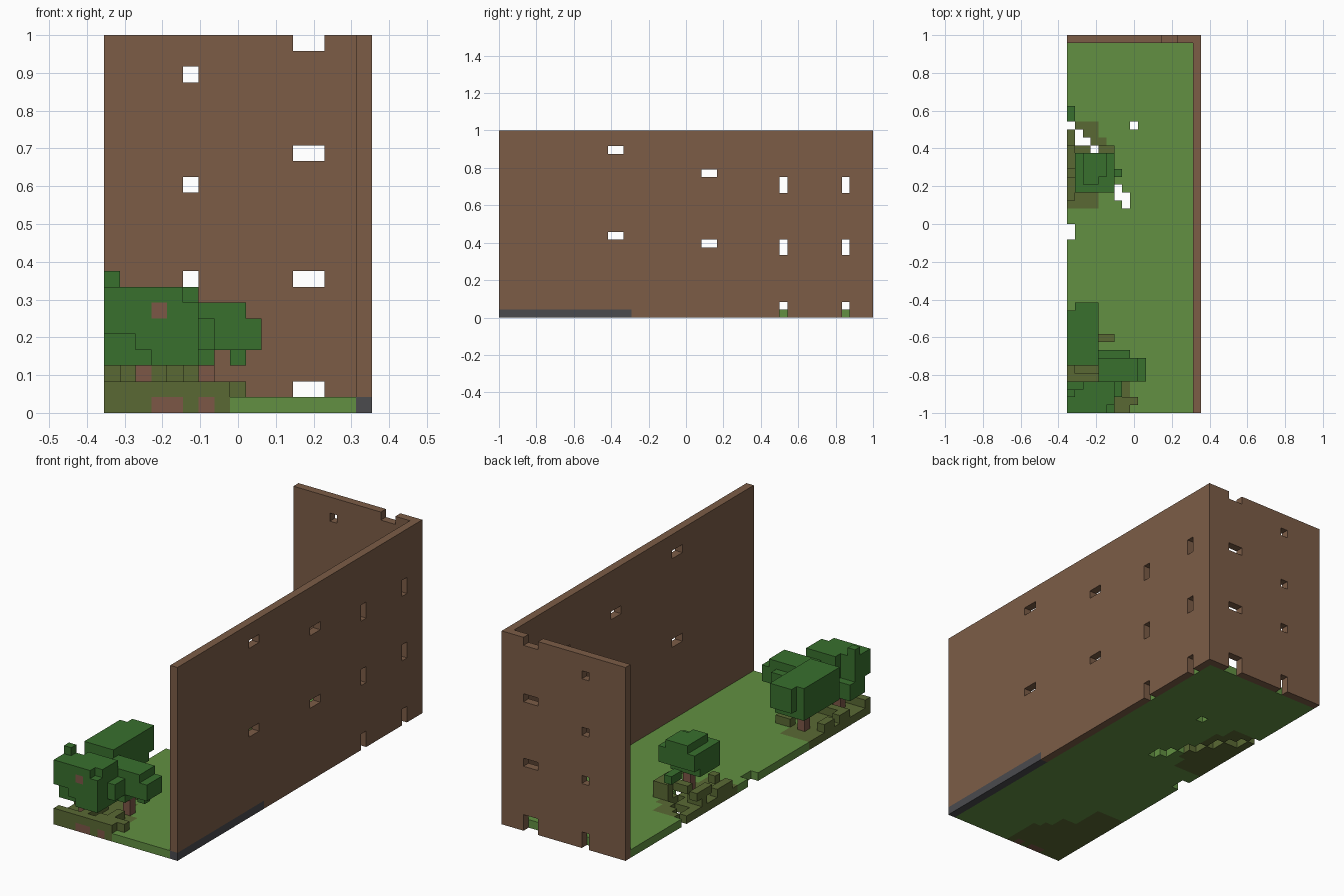
import bpy, bmesh
from mathutils import Vector

if "Cube" in bpy.data.objects:
    bpy.data.objects.remove(bpy.data.objects["Cube"])

NX, NY, NZ = 17, 48, 24
UNIT = 2 / NY


def material(name, rgb):
    m = bpy.data.materials.new(name)
    m.use_nodes = True
    m.diffuse_color = (*rgb, 1)
    m.node_tree.nodes["Principled BSDF"].inputs["Base Color"].default_value = (*rgb, 1)
    return m


WALL = material("wall brown", (.2, .108, .062))
GRASS = material("grass green", (.122, .279, .054))
LEAF = material("leaf green", (.04, .16, .027))
SCRUB = material("olive scrub", (.102, .141, .034))
STONE = material("dark stone", (.069, .069, .076))
BARK = material("bark brown", (.2, .095, .062))


def box(x0, x1, y0, y1, z0, z1):
    """All cells of an inclusive block."""
    return {(x, y, z) for x in range(x0, x1 + 1)
            for y in range(y0, y1 + 1) for z in range(z0, z1 + 1)}


def blocks(*bounds):
    return set().union(*(box(*b) for b in bounds))


# Right wall with its windows
right_wall = box(NX - 1, NX - 1, 0, NY - 1, 0, NZ - 1)
for y, heights in ((14, (10, 21)), (26, (9, 18))):
    for z in heights:
        right_wall -= box(NX - 1, NX - 1, y, y + 1, z, z)
for y in (36, 44):
    for z in (0, 8, 16):
        right_wall -= box(NX - 1, NX - 1, y, y, z, z + 1)

# Back wall with its windows
back_wall = box(0, NX - 2, NY - 1, NY - 1, 0, NZ - 1)
for x0, x1, heights in ((5, 5, (0, 1, 8, 14, 21)), (12, 13, (0, 1, 8, 16, 23))):
    for z in heights:
        back_wall -= box(x0, x1, NY - 1, NY - 1, z, z)

# Ground with a broken diagonal ditch
ground = box(0, NX - 2, 0, NY - 2, 0, 0)
ditch = ((0, 36), (1, 35), (1, 34), (2, 34), (3, 33), (3, 32), (4, 31), (4, 30),
         (5, 30), (5, 29), (6, 28), (6, 27), (7, 27), (7, 26), (8, 36), (0, 22), (0, 23))
ground -= {(x, y, 0) for x, y in ditch}

# Tree crowns
side_crown = blocks((0, 3, 6, 12, 4, 7), (1, 3, 13, 13, 5, 7))
inner_crown = blocks((4, 8, 4, 6, 4, 6), (4, 7, 7, 7, 4, 5), (9, 9, 4, 6, 4, 5),
                     (5, 6, 2, 3, 4, 5), (8, 8, 5, 5, 3, 3), (6, 6, 4, 5, 3, 3))
front_crown = blocks((2, 5, 0, 3, 3, 7), (0, 1, 0, 2, 5, 7), (0, 1, 1, 3, 3, 4),
                     (0, 0, 2, 2, 8, 8))
front_crown -= {(5, 0, 7), (2, 0, 3)}
rear_crown = blocks((1, 5, 28, 32, 5, 6), (1, 4, 28, 31, 4, 4), (2, 4, 29, 32, 7, 7),
                    (6, 6, 30, 30, 5, 5), (0, 0, 37, 38, 6, 6))
rear_crown -= {(4, 29, 7)}

# Trunks
side_trunk = box(2, 2, 9, 9, 1, 3)
inner_trunk = box(6, 6, 5, 5, 1, 2)
front_trunk = box(2, 2, 2, 2, 1, 2)
rear_trunk = box(3, 3, 30, 30, 1, 3)

# Low scrub
front_scrub = blocks((0, 3, 0, 0, 1, 1), (3, 3, 1, 3, 1, 1), (3, 3, 2, 2, 2, 2),
                     (5, 7, 0, 1, 1, 1), (8, 8, 1, 1, 1, 1), (6, 6, 2, 3, 1, 1),
                     (0, 0, 4, 5, 1, 1), (1, 3, 4, 4, 1, 1), (0, 0, 7, 8, 1, 1),
                     (4, 5, 9, 9, 1, 1), (4, 4, 0, 0, 1, 1))
rear_scrub = blocks((0, 0, 27, 29, 1, 1), (0, 0, 31, 33, 2, 2), (0, 1, 32, 32, 1, 1),
                    (4, 5, 33, 33, 1, 2), (5, 5, 31, 32, 2, 2), (2, 3, 32, 32, 2, 2),
                    (1, 1, 28, 28, 2, 2))


def wall_rule(c):
    return STONE if c[2] == 0 and c[0] == NX - 1 and c[1] < 17 else WALL


def ground_rule(c):
    x, y, z = c
    if y == 0 and x in (3, 4, 6):
        return BARK
    front_patch = (x / 8) ** 2 + (y / 9) ** 2 < 1 or (x < 4 and y < 12)
    rear_patch = ((x - 1) / 4) ** 2 + ((y - 31) / 6) ** 2 < 1
    return SCRUB if front_patch or rear_patch else GRASS


def leaf_rule(c):
    return BARK if c == (3, 0, 6) else LEAF


parts = [
    ("right_wall", right_wall, wall_rule), ("back_wall", back_wall, wall_rule),
    ("ground", ground, ground_rule),
    ("side_tree_crown", side_crown, leaf_rule), ("inner_tree_crown", inner_crown, leaf_rule),
    ("front_tree_crown", front_crown, leaf_rule), ("rear_tree_crown", rear_crown, leaf_rule),
    ("side_tree_trunk", side_trunk, lambda c: BARK),
    ("inner_tree_trunk", inner_trunk, lambda c: BARK),
    ("front_tree_trunk", front_trunk, lambda c: BARK),
    ("rear_tree_trunk", rear_trunk, lambda c: BARK),
    ("front_scrub", front_scrub, lambda c: SCRUB), ("rear_scrub", rear_scrub, lambda c: SCRUB),
]
solid = set().union(*(cells for _, cells, _ in parts))
ORIGIN = Vector((-NX / 2, -NY / 2, 0))


def build(name, cells, rule):
    """Skin the outside of a set of cells, then merge flat neighbours."""
    bm = bmesh.new()
    mats = []
    for c in sorted(cells):
        mat = rule(c)
        if mat not in mats:
            mats.append(mat)
        for axis in range(3):
            for side in (0, 1):
                near = list(c)
                near[axis] += 2 * side - 1
                if tuple(near) in solid:
                    continue
                u, v = Vector((0, 0, 0)), Vector((0, 0, 0))
                u[(axis + 1) % 3] = v[(axis + 2) % 3] = 1
                p = Vector(c) + ORIGIN
                p[axis] += side
                quad = [p, p + u, p + u + v, p + v]
                if not side:
                    quad.reverse()
                face = bm.faces.new([bm.verts.new(q * UNIT) for q in quad])
                face.material_index = mats.index(mat)
    bmesh.ops.remove_doubles(bm, verts=bm.verts, dist=UNIT / 100)
    bmesh.ops.dissolve_limit(bm, angle_limit=.01, verts=bm.verts, edges=bm.edges,
                             delimit={'MATERIAL', 'NORMAL'})
    mesh = bpy.data.meshes.new(name)
    bm.to_mesh(mesh)
    bm.free()
    for m in mats:
        mesh.materials.append(m)
    bpy.context.collection.objects.link(bpy.data.objects.new(name, mesh))


for part in parts:
    build(*part)
